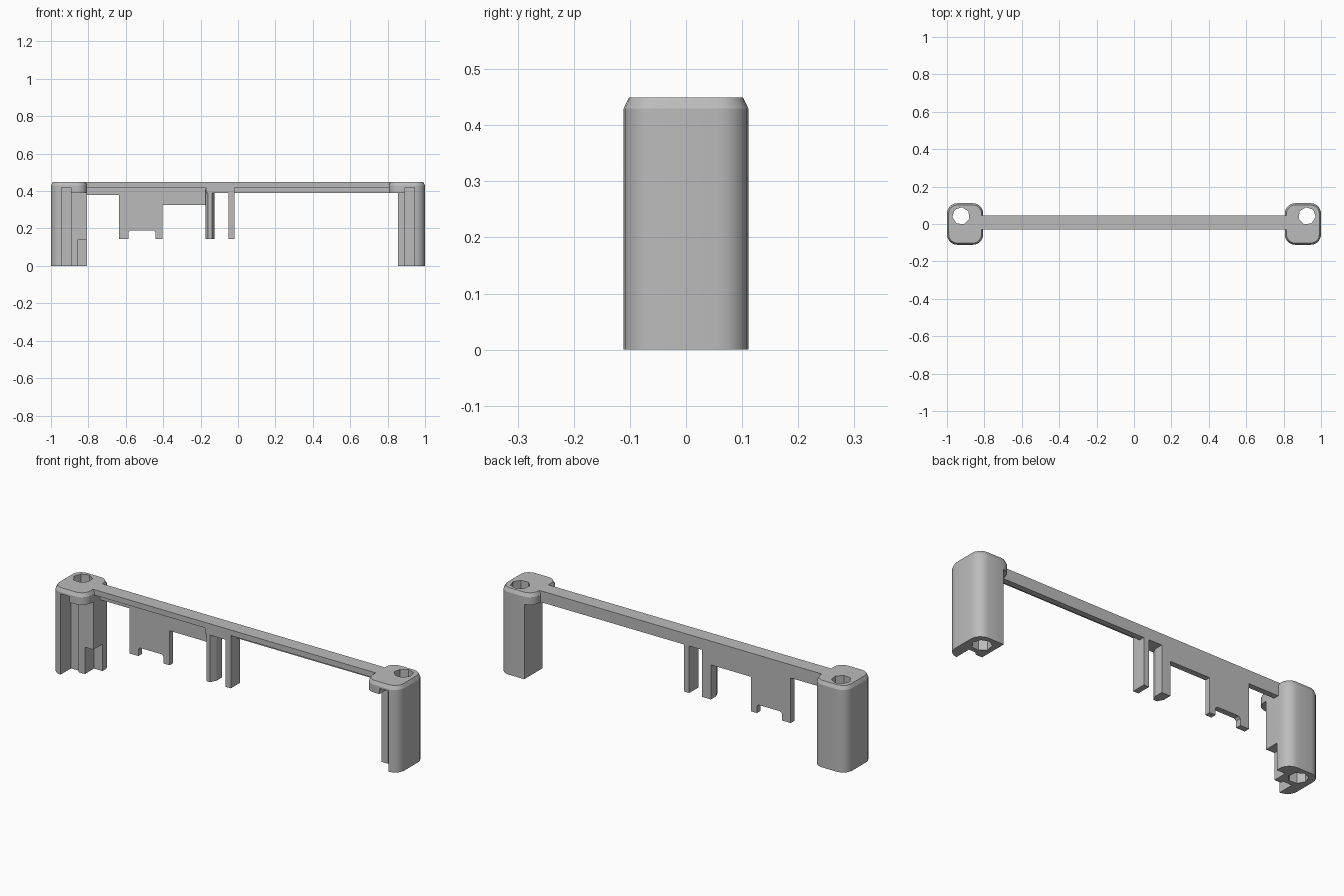
import bpy, bmesh, math

cube = bpy.data.objects.get("Cube")
if cube:
    bpy.data.objects.remove(cube, do_unlink=True)

grey = bpy.data.materials.new("plain grey")
grey.use_nodes = True
COLOUR = (0.5, 0.5, 0.5, 1)
grey.diffuse_color = COLOUR
grey.node_tree.nodes["Principled BSDF"].inputs["Base Color"].default_value = COLOUR


def loft(name, rings):
    """Closed solid through a list of equal-length rings."""
    bm = bmesh.new()
    loops = [[bm.verts.new(p) for p in ring] for ring in rings]
    n = len(loops[0])
    for a, b in zip(loops, loops[1:]):
        for i in range(n):
            j = (i + 1) % n
            bm.faces.new((a[i], a[j], b[j], b[i]))
    bm.faces.new(loops[0][::-1])
    bm.faces.new(loops[-1])
    bmesh.ops.recalc_face_normals(bm, faces=bm.faces[:])
    mesh = bpy.data.meshes.new(name)
    bm.to_mesh(mesh)
    bm.free()
    mesh.materials.append(grey)
    ob = bpy.data.objects.new(name, mesh)
    bpy.context.collection.objects.link(ob)
    return ob


def prism(name, pts, lo, hi, axis):
    """Extrude a 2D outline along the named axis."""
    place = {"x": lambda p, t: (t, p[0], p[1]),
             "y": lambda p, t: (p[0], t, p[1]),
             "z": lambda p, t: (p[0], p[1], t)}[axis]
    return loft(name, [[place(p, t) for p in pts] for t in (lo, hi)])


def box(name, x0, x1, y0, y1, z0, z1):
    return prism(name, [(x0, y0), (x1, y0), (x1, y1), (x0, y1)], z0, z1, "z")


def rounded(cx, hx, hy, r, z, steps=5):
    ring = []
    for k, (sx, sy) in enumerate(((1, 1), (-1, 1), (-1, -1), (1, -1))):
        for i in range(steps + 1):
            a = math.radians(90 * (k + i / steps))
            ring.append((cx + sx * (hx - r) + r * math.cos(a),
                         sy * (hy - r) + r * math.sin(a), z))
    return ring


def activate(ob):
    bpy.ops.object.select_all(action="DESELECT")
    ob.select_set(True)
    bpy.context.view_layer.objects.active = ob


def cut(ob, cutter):
    cutter.hide_render = True
    activate(ob)
    mod = ob.modifiers.new("cut", "BOOLEAN")
    mod.operation = "DIFFERENCE"
    mod.solver = "EXACT"
    mod.object = cutter
    bpy.ops.object.modifier_apply(modifier=mod.name)
    bpy.data.objects.remove(cutter, do_unlink=True)


# End posts: rounded, chamfered top, screw hole, stepped front recess
def post(name, s):
    cx = s * 0.903
    ob = loft(name, [rounded(cx, 0.097, 0.111, 0.055, 0),
                     rounded(cx, 0.097, 0.111, 0.055, 0.43),
                     rounded(cx, 0.088, 0.102, 0.047, 0.449)])

    def pocket(a, b, y0, y1, top):
        cut(ob, box("cutter", min(s * a, s * b), max(s * a, s * b),
                    y0, y1, -0.1, top))

    pocket(0.7, 0.92, -0.2, -0.04, 0.39)       # open inner front corner
    pocket(0.893, 0.945, -0.2, -0.025, 0.42)   # board slot
    if s > 0:
        pocket(0.7, 0.855, -0.3, 0.3, 0.39)    # thin post
    else:
        pocket(0.7, 0.855, -0.3, 0.035, 0.14)  # foot relief
    hole = [(s * (0.925 + 0.047 * math.cos(a)) , 0.043 + 0.047 * math.sin(a))
            for a in (math.radians(96 + 360 * i / 7) for i in range(7))]
    cut(ob, prism("cutter", hole, -0.1, 0.6, "z"))
    activate(ob)
    bpy.ops.object.shade_smooth_by_angle(angle=math.radians(25))


post("right_post", -1)
post("left_post", 1)

# Cross bar with a rebate along its lower front edge
FRONT, MID, BACK = -0.03, 0.015, 0.045
prism("cross_bar", [(FRONT, 0.42), (FRONT, 0.449), (BACK, 0.449),
                    (BACK, 0.39), (MID, 0.39), (MID, 0.42)], -0.83, 0.83, "x")
box("bar_centre_block", -0.17, -0.02, FRONT, 0.02, 0.39, 0.43)

# Thin hanging plate with a notched lower end
prism("hanging_plate", [(-0.82, 0.41), (-0.82, 0.38), (-0.635, 0.38),
                        (-0.635, 0.145), (-0.585, 0.145), (-0.585, 0.18),
                        (-0.575, 0.19), (-0.45, 0.19), (-0.44, 0.18),
                        (-0.44, 0.145), (-0.405, 0.145), (-0.405, 0.325),
                        (-0.15, 0.325), (-0.15, 0.41)], MID, BACK, "y")

# Two hanging fingers
prism("tapered_finger", [(-0.175, BACK), (-0.125, BACK), (-0.125, 0.0),
                         (-0.14, FRONT), (-0.16, FRONT), (-0.175, 0.0)],
      0.145, 0.41, "z")
box("straight_finger", -0.05, -0.02, FRONT, BACK, 0.145, 0.41)
